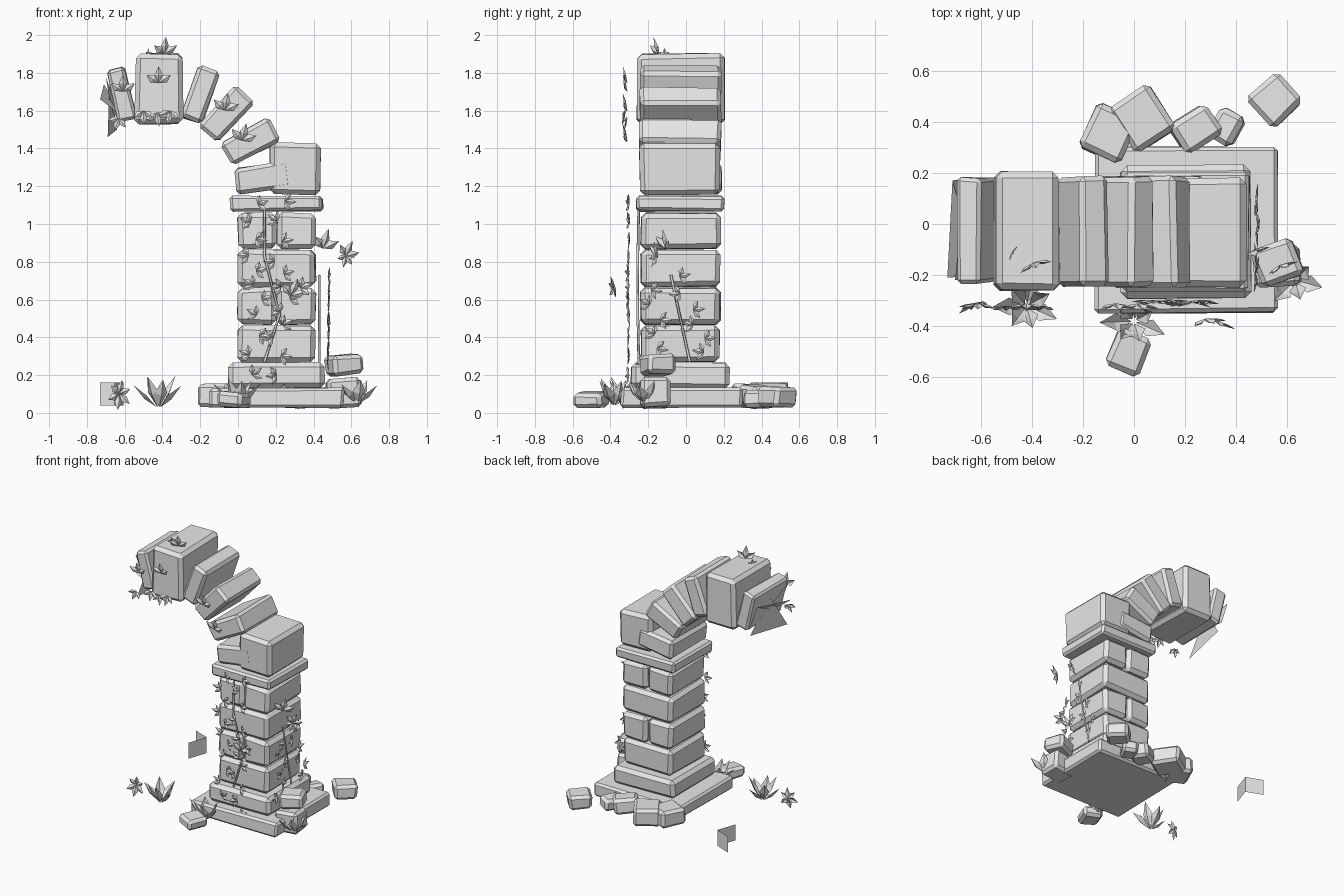
import bpy, bmesh, math, random
from mathutils import Matrix, Vector

random.seed(4)
if "Cube" in bpy.data.objects:
    bpy.data.objects.remove(bpy.data.objects["Cube"])

stone = bpy.data.materials.new("plain_grey")
stone.use_nodes = True
stone.diffuse_color = (0.8, 0.8, 0.8, 1)
stone.node_tree.nodes["Principled BSDF"].inputs["Base Color"].default_value = (0.8, 0.8, 0.8, 1)


def rot(deg, axis):
    return Matrix.Rotation(math.radians(deg), 4, axis)


def finish(name, bm):
    mesh = bpy.data.meshes.new(name)
    bm.to_mesh(mesh)
    bm.free()
    mesh.materials.append(stone)
    obj = bpy.data.objects.new(name, mesh)
    bpy.context.collection.objects.link(obj)
    return obj


def block(name, centre, size, turn=0, lean=0, bevel=0.025, rough=0.006):
    """Chamfered, slightly uneven stone; lean is the angle in the front plane."""
    bm = bmesh.new()
    bmesh.ops.create_cube(bm, size=1)
    bmesh.ops.scale(bm, vec=size, verts=bm.verts)
    for v in bm.verts:
        v.co += Vector(random.uniform(-rough, rough) for _ in range(3))
    bmesh.ops.bevel(bm, geom=bm.edges[:], offset=bevel, segments=1, affect='EDGES')
    bm.transform(Matrix.Translation(centre) @ rot(turn, 'Z') @ rot(-lean, 'Y'))
    return finish(name, bm)


def span(name, x, y, z, **kw):
    """Block given by its limits on each axis."""
    lims = (x, y, z)
    return block(name, [(a + b) / 2 for a, b in lims], [b - a for a, b in lims], **kw)


# Base and pier
DEPTH = (-0.24, 0.18)
span("base_slab", (-0.15, 0.56), (-0.345, 0.30), (0.03, 0.13), bevel=0.015)
span("plinth", (-0.055, 0.455), (-0.29, 0.23), (0.13, 0.27))
for row in range(4):
    z = (0.27 + row * 0.2, 0.465 + row * 0.198)
    if row % 2:
        span(f"pier_left_stone_{row}", (0.205, 0.41), DEPTH, z)
        span(f"pier_right_stone_{row}", (0.0, 0.2), DEPTH, z)
    else:
        span(f"pier_course_{row}", (0.0, 0.41), DEPTH, z)
span("cap_slab", (-0.04, 0.45), (-0.265, 0.2), (1.07, 1.15), bevel=0.015)
span("impost_block", (0.17, 0.435), (-0.245, 0.18), (1.155, 1.43))

# Arch stones: x, z, length, thickness, lean
arch = [(0.13, 1.245, 0.29, 0.14, 8), (0.065, 1.435, 0.29, 0.14, 28),
        (-0.06, 1.58, 0.29, 0.14, 47), (-0.2, 1.685, 0.29, 0.125, 71)]
for i, (x, z, length, thick, lean) in enumerate(arch):
    block(f"arch_stone_{i}", (x, -0.03, z), (length, 0.43, thick), lean=lean, bevel=0.02)
span("keystone", (-0.545, -0.29), (-0.26, 0.21), (1.53, 1.9))
block("broken_arch_stone", (-0.615, -0.025, 1.685), (0.28, 0.41, 0.10), lean=104, bevel=0.015)

# Jagged broken face at the arch end
bm = bmesh.new()
shards = [((-0.71, 0.17, 1.74), (-0.73, -0.21, 1.66), (-0.6, -0.2, 1.56)),
          ((-0.69, -0.22, 1.46), (-0.64, 0.15, 1.5), (-0.68, -0.02, 1.75)),
          ((-0.7, -0.22, 1.78), (-0.62, -0.2, 1.54), (-0.67, 0.08, 1.6)),
          ((-0.71, 0.17, 1.74), (-0.65, 0.18, 1.56), (-0.67, -0.1, 1.62))]
for tri in shards:
    bm.faces.new([bm.verts.new(p) for p in tri])
finish("broken_face_shards", bm)

# Fallen stones: centre, size, turn
rubble = [((-0.1, 0.355, 0.09), (0.17, 0.19, 0.13), -25),
          ((0.03, 0.41, 0.09), (0.19, 0.21, 0.13), 32),
          ((0.24, 0.37, 0.09), (0.17, 0.14, 0.11), 32),
          ((0.36, 0.38, 0.07), (0.11, 0.13, 0.09), -28),
          ((0.55, 0.485, 0.085), (0.16, 0.16, 0.11), 43),
          ((0.56, -0.165, 0.105), (0.18, 0.16, 0.15), 5),
          ((0.56, -0.15, 0.255), (0.17, 0.16, 0.105), 20),
          ((-0.02, -0.5, 0.07), (0.14, 0.16, 0.08), -22),
          ((-0.1, -0.27, 0.08), (0.08, 0.1, 0.08), 15)]
for i, (c, s, turn) in enumerate(rubble):
    block(f"fallen_stone_{i}", c, s, turn, lean=random.uniform(-6, 6), bevel=0.02)

# Thin bent fragment lying behind
bm = bmesh.new()
bend = [(-0.73, 0.54), (-0.605, 0.49), (-0.655, 0.345)]
cols = [[bm.verts.new((x, y, z)) for z in (0.04, 0.16)] for x, y in bend]
for a, b in zip(cols, cols[1:]):
    bm.faces.new((a[0], b[0], b[1], a[1]))
bmesh.ops.solidify(bm, geom=bm.faces[:], thickness=0.008)
finish("stone_fragment", bm)


def add_leaf(bm, matrix, length, width):
    """Pointed folded leaf growing up local z, bulging to local -y."""
    pts = [(0, 0, 0), (-width / 2, 0, length * 0.5), (0, -length * 0.08, length),
           (width / 2, 0, length * 0.5), (0, -width * 0.28, length * 0.45)]
    v = [bm.verts.new(matrix @ Vector(p)) for p in pts]
    for i in range(4):
        bm.faces.new((v[i], v[4], v[(i + 1) % 4]))


def sprig(bm, pos, facing=0, roll=0, size=0.08, tilt=10):
    """Three leaves fanned against a wall."""
    for fan in (-55, 0, 55):
        m = (Matrix.Translation(pos) @ rot(facing, 'Z')
             @ rot(roll + fan, 'Y') @ rot(tilt, 'X'))
        add_leaf(bm, m, size * (1.1 if fan == 0 else 0.95), size * 0.5)


def sample(path, t):
    f = t * (len(path) - 1)
    i = min(int(f), len(path) - 2)
    return Vector(path[i]).lerp(Vector(path[i + 1]), f - i)


def stem(name, path, radius=0.007):
    curve = bpy.data.curves.new(name, 'CURVE')
    curve.dimensions = '3D'
    curve.bevel_depth = radius
    curve.bevel_resolution = 0
    curve.use_fill_caps = True
    spline = curve.splines.new('POLY')
    spline.points.add(len(path) - 1)
    for p, co in zip(spline.points, path):
        p.co = (*co, 1)
    curve.materials.append(stone)
    bpy.context.collection.objects.link(bpy.data.objects.new(name, curve))


def vine(name, path, count, facing, size=0.06):
    bm = bmesh.new()
    for i in range(count):
        side = -1 if i % 2 else 1
        p = sample(path, i / (count - 1))
        p += rot(facing, 'Z') @ Vector((side * 0.015, 0, 0))
        sprig(bm, p, facing + random.uniform(-15, 15),
              side * 75 + random.uniform(-25, 25), size, 6)
    finish(name, bm)


# Climbing stems and leaf chains
stem("front_stem", [(0.14, -0.25, 1.1), (0.14, -0.255, 0.83), (0.22, -0.255, 0.52), (0.14, -0.25, 0.27)])
stem("side_stem", [(0.43, -0.08, 0.73), (0.43, 0.02, 0.27)])
vine("front_vine_right", [(0.09, -0.3, 1.1), (0.07, -0.3, 0.8), (0.12, -0.3, 0.55), (0.06, -0.3, 0.2)], 11, 0)
vine("front_vine_left", [(0.23, -0.3, 1.12), (0.21, -0.3, 0.8), (0.26, -0.3, 0.6),
                         (0.2, -0.3, 0.4), (0.23, -0.3, 0.1)], 13, 0)
vine("side_vine_front", [(0.475, -0.2, 0.65), (0.475, -0.14, 0.45), (0.475, -0.19, 0.27)], 6, 90)
vine("side_vine_back", [(0.475, -0.05, 0.72), (0.475, 0.04, 0.5), (0.475, 0.11, 0.32)], 6, 90)

# Separate sprigs: position, facing, roll, size
bm = bmesh.new()
spots = [((-0.42, -0.31, 1.745), 0, 0, 0.085), ((-0.61, -0.31, 1.7), 0, 0, 0.085),
         ((-0.07, -0.31, 1.6), 0, 10, 0.09), ((0.02, -0.31, 1.44), 0, 15, 0.09),
         ((-0.5, -0.32, 1.6), 0, 180, 0.07), ((-0.43, -0.32, 1.59), 0, 170, 0.07),
         ((-0.36, -0.32, 1.6), 0, 190, 0.07), ((-0.63, -0.31, 1.56), 0, 200, 0.065),
         ((-0.39, -0.15, 1.9), 20, 0, 0.085), ((-0.48, -0.11, 1.89), 60, 0, 0.04),
         ((0.28, -0.37, 0.62), 10, 20, 0.09), ((0.33, -0.38, 0.66), -10, 70, 0.07),
         ((0.45, -0.11, 0.87), 30, 10, 0.1), ((0.57, -0.16, 0.83), 25, 20, 0.08),
         ((0.57, -0.16, 0.83), 25, 200, 0.06), ((-0.63, -0.31, 0.1), 20, 190, 0.08),
         ((-0.63, -0.31, 0.1), 10, 10, 0.07)]
for pos, facing, roll, size in spots:
    sprig(bm, pos, facing, roll, size)
finish("leaf_sprigs", bm)

# Ground plants with radiating blades: position, blade length, scale of spread
plants = [((-0.42, -0.32, 0.03), 0.2, 7), ((0.0, -0.38, 0.04), 0.18, 7), ((0.63, -0.22, 0.05), 0.16, 6)]
for i, (pos, length, blades) in enumerate(plants):
    bm = bmesh.new()
    for k in range(blades):
        m = (Matrix.Translation(pos) @ rot(k * 360 / blades + 15, 'Z')
             @ Matrix.Translation((0, -0.01, 0)) @ rot(24 + 18 * (k % 2), 'X'))
        add_leaf(bm, m, length * random.uniform(0.8, 1), 0.07)
    finish(f"ground_plant_{i}", bm)
